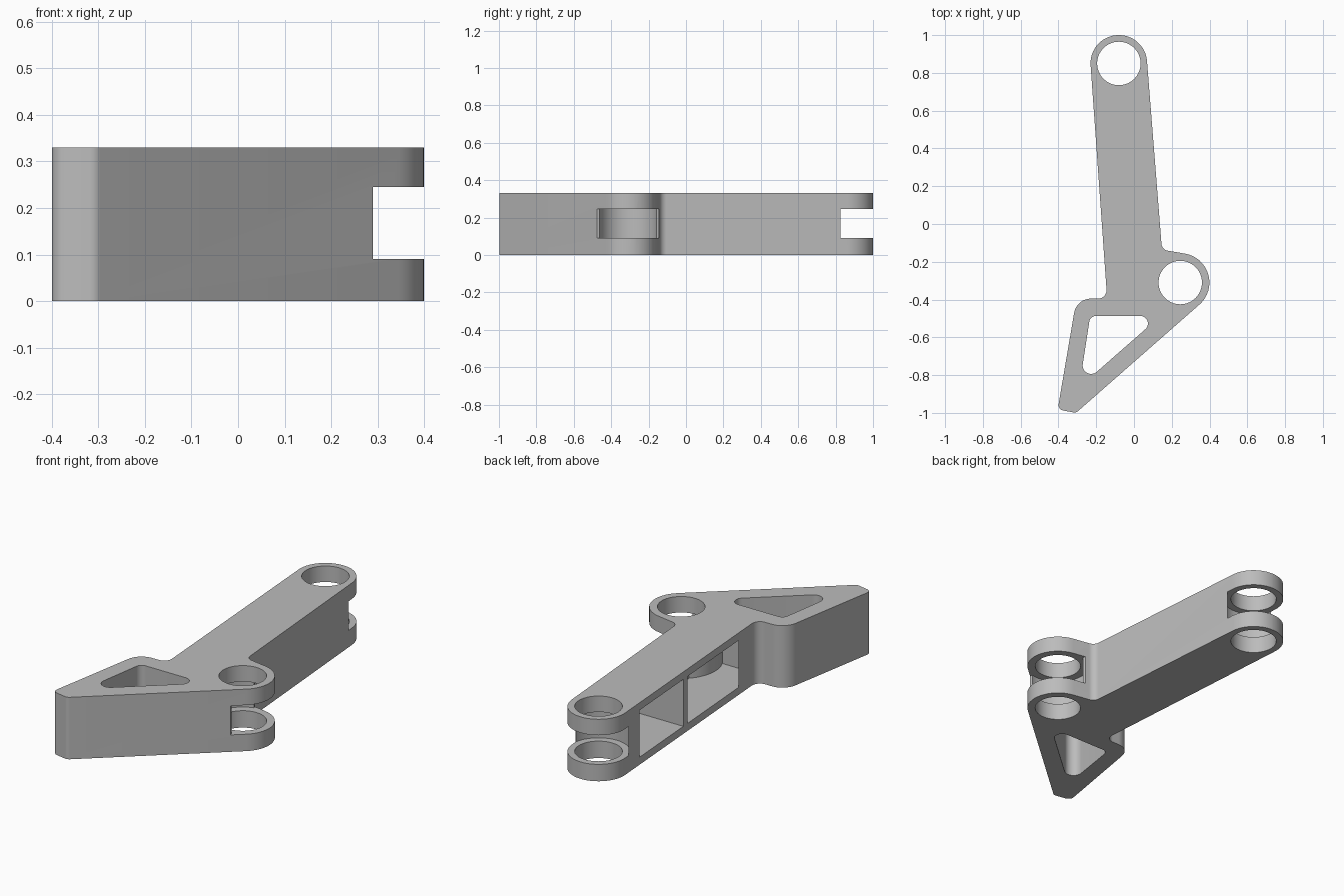
import bpy, bmesh, math
from mathutils import Vector

if "Cube" in bpy.data.objects:
    bpy.data.objects.remove(bpy.data.objects["Cube"])

HEIGHT = 0.33
TOP_EYE = Vector((-0.08, 0.85))
SIDE_EYE = Vector((0.245, -0.31))
BORE = 0.115

grey = bpy.data.materials.new("grey metal")
grey.use_nodes = True
colour = (0.5, 0.5, 0.5, 1)
grey.diffuse_color = colour
grey.node_tree.nodes["Principled BSDF"].inputs["Base Color"].default_value = colour


def arc(centre, radius, start, end, steps=24):
    """Points on an arc, angles in degrees."""
    angles = [math.radians(start + (end - start) * i / steps) for i in range(steps + 1)]
    return [centre + radius * Vector((math.cos(a), math.sin(a))) for a in angles]


def circle(centre, radius):
    return arc(centre, radius, 0, 360, 64)[:-1]


def rounded(corners):
    """Polygon from (x, y, fillet radius) corners."""
    points = []
    for i, (x, y, r) in enumerate(corners):
        p = Vector((x, y))
        a = (Vector(corners[i - 1][:2]) - p).normalized()
        b = (Vector(corners[(i + 1) % len(corners)][:2]) - p).normalized()
        half = a.angle(b) / 2
        centre = p + (a + b).normalized() * r / math.sin(half)
        first = p + a * r / math.tan(half) - centre
        last = p + b * r / math.tan(half) - centre
        turn = math.atan2(first.x * last.y - first.y * last.x, first.dot(last))
        start = math.degrees(math.atan2(first.y, first.x))
        points += arc(centre, r, start, start + math.degrees(turn), 16)
    return points


def prism(name, points, bottom, top):
    bm = bmesh.new()
    face = bm.faces.new([bm.verts.new((p[0], p[1], bottom)) for p in points])
    ext = bmesh.ops.extrude_face_region(bm, geom=[face])
    for v in ext["geom"]:
        if isinstance(v, bmesh.types.BMVert):
            v.co.z = top
    bmesh.ops.recalc_face_normals(bm, faces=bm.faces)
    mesh = bpy.data.meshes.new(name)
    bm.to_mesh(mesh)
    bm.free()
    obj = bpy.data.objects.new(name, mesh)
    mesh.materials.append(grey)
    bpy.context.collection.objects.link(obj)
    return obj


# Lever plate: arm, side lug and triangular foot in one outline
body = prism("lever_arm", rounded([
    (-0.241, 1.0, 0.1488), (-0.142, -0.395, 0.045), (-0.304, -0.395, 0.09),
    (-0.404, -0.982, 0.03), (-0.307, -1.0, 0.03), (0.591, -0.212, 0.155),
    (0.148, -0.136, 0.04), (0.058, 1.0, 0.1488)]), 0, HEIGHT)

cuts = []


def cut(name, points, bottom=-0.1, top=HEIGHT + 0.1):
    cuts.append(prism(name, points, bottom, top))


# Bores and the foot window
cut("top_bore", circle(TOP_EYE, BORE))
cut("side_bore", circle(SIDE_EYE, BORE))
cut("foot_window", rounded([(-0.232, -0.487, 0.035), (-0.29, -0.864, 0.045),
                            (0.14, -0.487, 0.04)]))

# Fork slots: round clearance plus an open mouth
for name, eye, angle, radius, back in (("top", TOP_EYE, 90, 0.153, 0.025),
                                       ("side", SIDE_EYE, 15, 0.157, 0)):
    out = Vector((math.cos(math.radians(angle)), math.sin(math.radians(angle))))
    side = Vector((-out.y, out.x)) * 0.22
    base = eye - out * back
    cut(name + "_clearance", circle(eye, radius), 0.09, 0.245)
    cut(name + "_mouth", [base - side, base - side + out * 0.3,
                          base + side + out * 0.3, base + side], 0.09, 0.245)

# Two weight-saving pockets, open on the outer side, with a web between
cut("upper_pocket", arc(TOP_EYE, 0.2, 205, 307) + [(0.073, 0.295), (-0.3, 0.295)],
    0.04, 0.29)
cut("lower_pocket", [(-0.3, 0.255), (0.075, 0.255)] + arc(SIDE_EYE, 0.2, 136, 207)
    + [(-0.11, -0.40), (-0.155, -0.22), (-0.3, -0.22)], 0.04, 0.29)

for cutter in cuts:
    mod = body.modifiers.new(cutter.name, 'BOOLEAN')
    mod.operation = 'DIFFERENCE'
    mod.solver = 'EXACT'
    mod.object = cutter

bpy.ops.object.select_all(action='DESELECT')
body.select_set(True)
bpy.context.view_layer.objects.active = body
for cutter in cuts:
    bpy.ops.object.modifier_apply(modifier=cutter.name)
for cutter in cuts:
    bpy.data.objects.remove(cutter)
bpy.ops.object.shade_smooth_by_angle(angle=math.radians(30))
